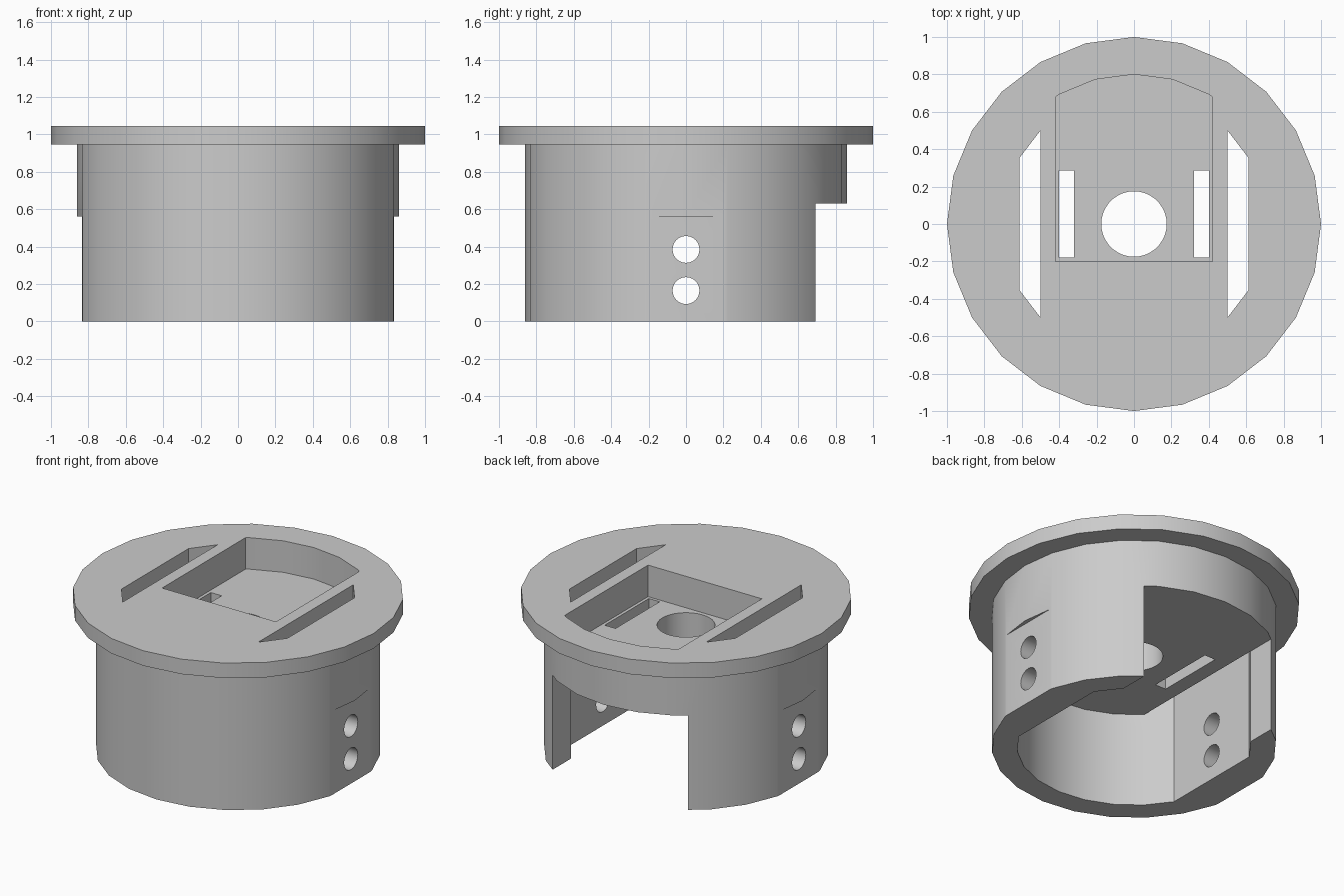
import bpy
import bmesh
from math import sin, cos, radians

cube = bpy.data.objects.get("Cube")
if cube:
    bpy.data.objects.remove(cube, do_unlink=True)

grey = bpy.data.materials.new("plain_grey")
grey.use_nodes = True
grey.diffuse_color = (0.6, 0.6, 0.6, 1)
grey.node_tree.nodes["Principled BSDF"].inputs["Base Color"].default_value = (0.6, 0.6, 0.6, 1)


def ring(radius, angles):
    return [(radius * cos(radians(a)), radius * sin(radians(a))) for a in angles]


def prism(name, outline, low, high, axis="z"):
    """Extrude a flat outline along z, or along x with the outline in (y, z)."""
    bm = bmesh.new()
    place = (lambda u, v, w: (u, v, w)) if axis == "z" else (lambda u, v, w: (w, u, v))
    base = bm.faces.new([bm.verts.new(place(u, v, low)) for u, v in outline])
    top = bmesh.ops.extrude_face_region(bm, geom=[base])["geom"]
    shift = place(0, 0, high - low)
    bmesh.ops.translate(bm, verts=[g for g in top if isinstance(g, bmesh.types.BMVert)], vec=shift)
    bmesh.ops.recalc_face_normals(bm, faces=bm.faces)
    mesh = bpy.data.meshes.new(name)
    bm.to_mesh(mesh)
    bm.free()
    mesh.materials.append(grey)
    obj = bpy.data.objects.new(name, mesh)
    bpy.context.collection.objects.link(obj)
    return obj


def box(name, x0, x1, y0, y1, z0, z1):
    x0, x1 = sorted((x0, x1))
    return prism(name, [(x0, y0), (x1, y0), (x1, y1), (x0, y1)], z0, z1)


def combine(target, tool, operation="DIFFERENCE"):
    tool.hide_render = True
    mod = target.modifiers.new("combine", "BOOLEAN")
    mod.operation = operation
    mod.solver = "EXACT"
    mod.object = tool
    bpy.context.view_layer.objects.active = target
    bpy.ops.object.modifier_apply(modifier=mod.name)
    bpy.data.objects.remove(tool, do_unlink=True)


FLOOR = 0.63      # underside of the thick inner deck
RECESS = 0.835    # bottom of the top pocket
INNER = 0.707

# Cylindrical body with a wider flange on top
full = range(0, 360, 15)
housing = prism("housing", ring(0.86, full), 0, 1.0)
combine(housing, prism("flange", ring(1, full), 0.945, 1.045), "UNION")

# Hollow underside: round at front and back, flat at the sides
cavity = ring(INNER, list(range(30, 151, 15)) + list(range(210, 331, 15)))
combine(housing, prism("cavity", cavity, -0.1, FLOOR))

# Opening through the back wall
combine(housing, box("back_opening", -0.5, 0.5, 0.3, 1.1, -0.1, FLOOR))

# Top pocket with a curved back edge
pocket = [(-0.42, -0.2), (0.42, -0.2), (0.42, 0.678)]
pocket += ring(0.8, range(60, 121, 15)) + [(-0.42, 0.678)]
combine(housing, prism("pocket", pocket, RECESS, 1.2))

# Round hole through the deck
combine(housing, prism("deck_hole", ring(0.175, range(0, 360, 10)), 0.5, 1.2))

for side in (-1, 1):
    # Long outer slot running down into the cavity
    slot = [(side * x, y) for x, y in ring(INNER, (-45, -30, 30, 45))]
    combine(housing, prism("long_slot", slot, 0.5, 1.2))
    # Short slot in the pocket floor
    combine(housing, box("short_slot", side * 0.32, side * 0.4, -0.18, 0.285, 0.5, 1.2))
    # Shallow flat on the lower outside
    combine(housing, box("side_flat", side * 0.833, side * 1.2, -0.4, 0.4, -0.1, 0.56))
    # Pair of screw holes
    for height in (0.165, 0.385):
        circle = [(y, z + height) for y, z in ring(0.072, range(0, 360, 15))]
        low, high = sorted((side * 0.4, side * 1.2))
        combine(housing, prism("screw_hole", circle, low, high, "x"))

# Soft shading on curved walls, crisp corners elsewhere
bpy.ops.object.select_all(action="DESELECT")
housing.select_set(True)
bpy.context.view_layer.objects.active = housing
bpy.ops.object.shade_smooth_by_angle(angle=radians(30))
